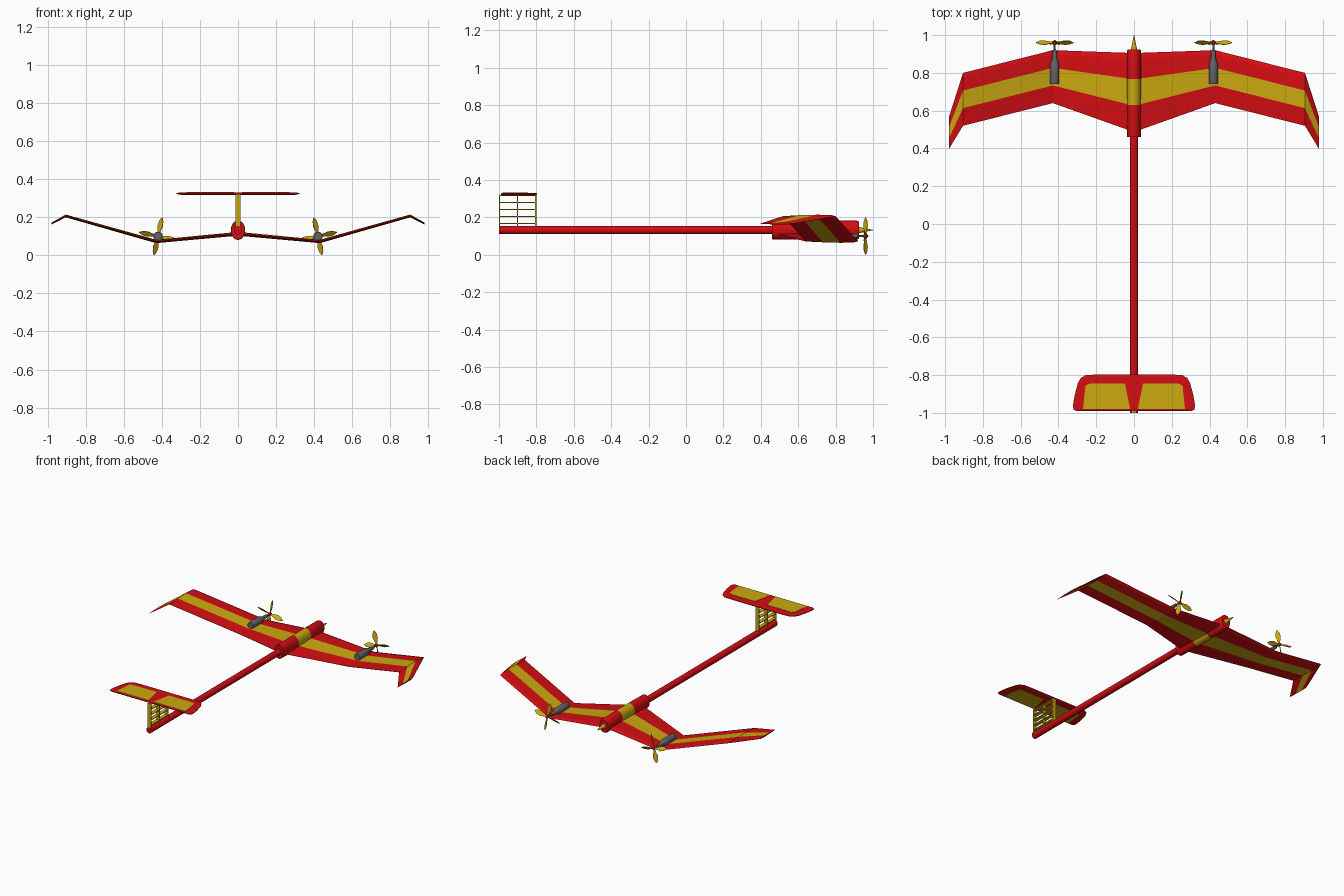
import bpy, bmesh, math
from mathutils import Vector

if "Cube" in bpy.data.objects:
    bpy.data.objects.remove(bpy.data.objects["Cube"])


def material(name, rgb):
    m = bpy.data.materials.new(name)
    m.diffuse_color = (*rgb, 1)
    m.use_nodes = True
    m.node_tree.nodes["Principled BSDF"].inputs["Base Color"].default_value = m.diffuse_color
    return m


RED = material("red", (0.66, 0.004, 0.006))
YELLOW = material("yellow", (0.60, 0.40, 0.005))
GREY = material("grey", (0.125, 0.125, 0.13))


def finish(name, bm, mats, smooth=None):
    bmesh.ops.recalc_face_normals(bm, faces=bm.faces[:])
    me = bpy.data.meshes.new(name)
    bm.to_mesh(me)
    bm.free()
    ob = bpy.data.objects.new(name, me)
    bpy.context.collection.objects.link(ob)
    for m in mats:
        me.materials.append(m)
    if smooth:
        bpy.ops.object.select_all(action='DESELECT')
        ob.select_set(True)
        bpy.context.view_layer.objects.active = ob
        bpy.ops.object.shade_smooth_by_angle(angle=math.radians(smooth))
    return ob


def loft(name, loops, mats, rule=lambda ring, side: 0, smooth=None):
    """Skin a list of equal-length closed loops and cap both ends."""
    bm = bmesh.new()
    rings = [[bm.verts.new(p) for p in lp] for lp in loops]
    n = len(rings[0])
    for i in range(len(rings) - 1):
        for j in range(n):
            k = (j + 1) % n
            f = bm.faces.new((rings[i][j], rings[i][k], rings[i + 1][k], rings[i + 1][j]))
            f.material_index = rule(i, j)
    bm.faces.new(rings[0])
    bm.faces.new(rings[-1])
    return finish(name, bm, mats, smooth)


def tube(name, x, z, profile, mats, rule=lambda ring, side: 0, n=24):
    """Elliptical body along y; profile holds (y, half width, half height)."""
    loops = [[(x + rx * math.cos(2 * math.pi * j / n), y, z + rz * math.sin(2 * math.pi * j / n))
              for j in range(n)] for y, rx, rz in profile]
    return loft(name, loops, mats, rule, 35)


def box(name, centre, size, mat):
    bm = bmesh.new()
    bmesh.ops.create_cube(bm, size=1)
    for v in bm.verts:
        v.co = Vector(centre) + Vector(a * b for a, b in zip(v.co, size))
    return finish(name, bm, [mat])


# Fuselage: pod with yellow band, tail boom, nose spike
tube("pod", 0, 0.132, [(0.46, 0.036, 0.049), (0.63, 0.038, 0.051), (0.767, 0.038, 0.051),
                       (0.915, 0.037, 0.050), (0.925, 0.033, 0.045)],
     [RED, YELLOW], lambda i, j: int(i == 1))
tube("tail_boom", 0, 0.132, [(-1, 0.022, 0.022), (0.48, 0.022, 0.022)], [RED])
tube("nose_spike", 0, 0.132, [(0.92, 0.018, 0.018), (0.95, 0.011, 0.011), (1.0, 0.001, 0.001)], [YELLOW], n=16)

# Wing: gull-shaped with drooped tips; the middle third of the chord is yellow
half = [(0.43, 0.92, 0.64, 0.072, 0.018), (0.905, 0.80, 0.52, 0.206, 0.015),
        (0.98, 0.566, 0.397, 0.166, 0.010)]      # x, leading y, trailing y, z, thickness
stations = [(-h[0], *h[1:]) for h in reversed(half)] + [(0, 0.905, 0.487, 0.112, 0.02)] + half
section = [(0, 0), (0.08, 0.4), (1 / 3, 0.55), (2 / 3, 0.38), (1, 0.05),
           (1, -0.05), (2 / 3, -0.3), (1 / 3, -0.45), (0.08, -0.35)]
loft("wing", [[(x, le + (te - le) * c, z + t * h) for c, h in section] for x, le, te, z, t in stations],
     [RED, YELLOW], lambda i, j: int(j in (2, 6)))

# Engines and four-bladed propellers, one per side
for side, s in (("left", -1), ("right", 1)):
    ex, ez, py = 0.42 * s, 0.10, 0.96
    tube(side + "_engine", ex, ez, [(y, r, r) for y, r in (
        (0.74, 0.022), (0.745, 0.024), (0.85, 0.024), (0.875, 0.013), (0.92, 0.011),
        (0.923, 0.005), (0.96, 0.005))], [GREY], n=20)
    tube(side + "_propeller_hub", ex, ez, [(y, r, r) for y, r in (
        (0.948, 0.008), (0.953, 0.011), (0.965, 0.011), (0.975, 0.003))], [RED], n=16)
    bm = bmesh.new()
    pitch = math.radians(40)
    for b in range(4):
        a = math.radians(78 + 90 * b)
        pairs = []
        for r, w in ((0.006, 0.004), (0.03, 0.010), (0.055, 0.017), (0.08, 0.014), (0.101, 0.002)):
            pair = []
            for e in (-w, w):
                u, v = e * math.cos(pitch), e * math.sin(pitch)
                pair.append(bm.verts.new((ex - s * (r * math.cos(a) - u * math.sin(a)), py + v,
                                          ez + r * math.sin(a) + u * math.cos(a))))
            pairs.append(pair)
        for p, q in zip(pairs, pairs[1:]):
            bm.faces.new((p[0], p[1], q[1], q[0]))
    ob = finish(side + "_propeller", bm, [YELLOW])
    mod = ob.modifiers.new("thickness", 'SOLIDIFY')
    mod.thickness = 0.003
    mod.offset = 0

# Tail fin: open lattice of slats
for i, y in enumerate((-0.997, -0.90, -0.803)):
    box(f"fin_post_{i + 1}", (0, y, 0.235), (0.026, 0.006, 0.172), YELLOW)
for i in range(5):
    box(f"fin_slat_{i + 1}", (0, -0.90, 0.168 + 0.037 * i), (0.026, 0.2, 0.005), YELLOW)

# Tailplane: rounded outline, thin at the rim
right = [(0.20, -0.797), (0.255, -0.80), (0.282, -0.815), (0.298, -0.845),
         (0.315, -0.91), (0.323, -0.96), (0.320, -0.983), (0.305, -0.99)]
outline = right + [(-x, y) for x, y in reversed(right)]


def scaled(k, z):
    return [(x * k, -0.895 + (y + 0.895) * k, z) for x, y in outline]


loft("tailplane", [scaled(0.93, 0.318), scaled(1, 0.322), scaled(1, 0.327), scaled(0.93, 0.331)], [RED])

# Yellow tailplane panels, above and below
for side, s in (("left", -1), ("right", 1)):
    panel = [(0.048, -0.845), (0.235, -0.845), (0.257, -0.855), (0.27, -0.98), (0.02, -0.98)]
    for level, z0, z1 in (("upper", 0.325, 0.3325), ("lower", 0.3165, 0.324)):
        loft(f"{side}_{level}_tail_panel",
             [[(s * x, y, z) for x, y in panel] for z in (z0, z1)], [YELLOW])
